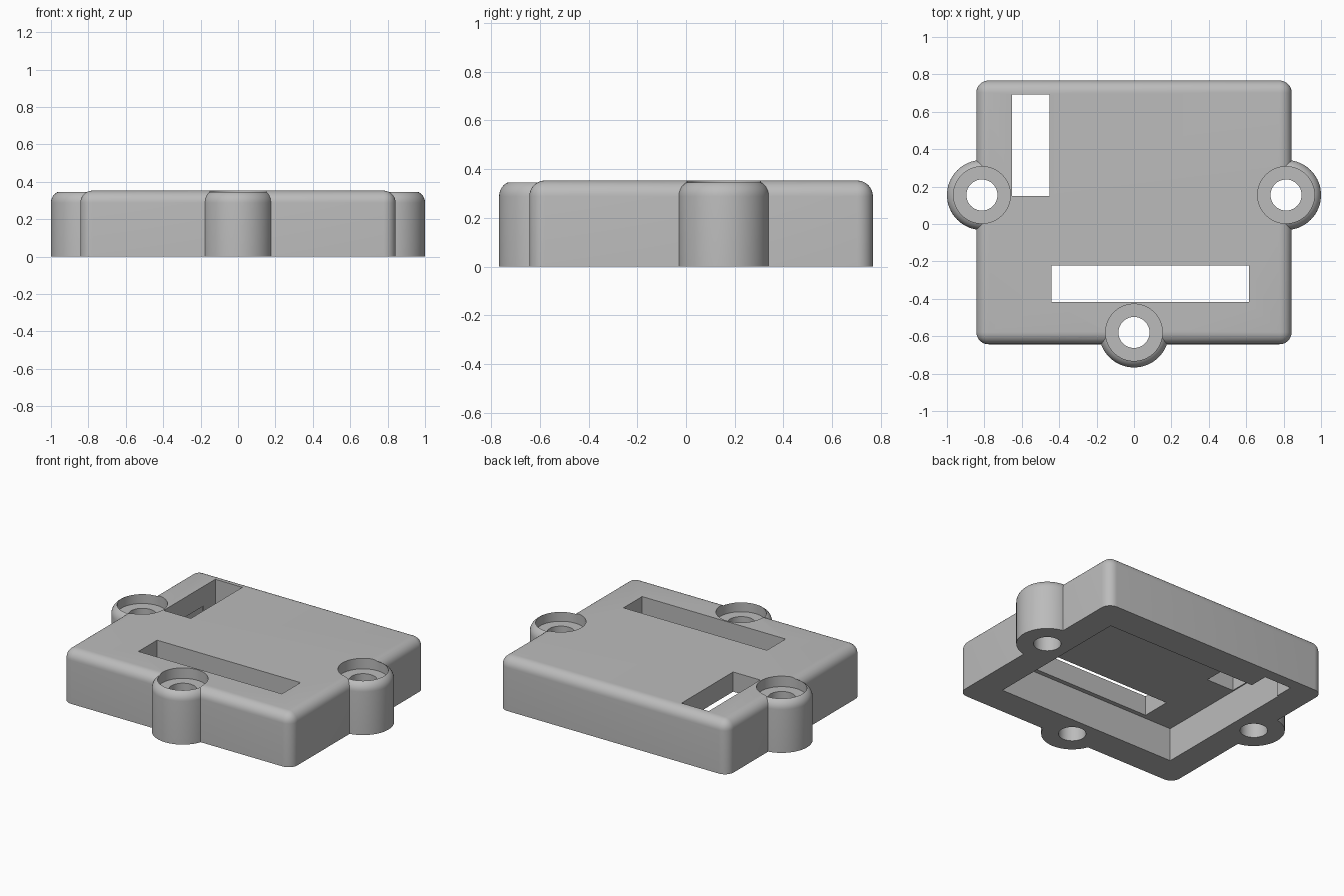
import bpy
import bmesh
import math
from mathutils import Matrix, Vector

if "Cube" in bpy.data.objects:
    bpy.data.objects.remove(bpy.data.objects["Cube"], do_unlink=True)

HEIGHT, ROUND = 0.353, 0.065

grey = bpy.data.materials.new("light_grey_plastic")
grey.use_nodes = True
grey.diffuse_color = (0.5, 0.5, 0.5, 1)
grey.node_tree.nodes["Principled BSDF"].inputs["Base Color"].default_value = (0.5, 0.5, 0.5, 1)


def finish(bm, name):
    mesh = bpy.data.meshes.new(name)
    bmesh.ops.recalc_face_normals(bm, faces=bm.faces)
    bm.to_mesh(mesh)
    bm.free()
    mesh.materials.append(grey)
    obj = bpy.data.objects.new(name, mesh)
    bpy.context.collection.objects.link(obj)
    return obj


def soften(bm, edges):
    bmesh.ops.bevel(bm, geom=edges, offset=ROUND, offset_type='OFFSET',
                    segments=8, profile=0.5, affect='EDGES')


def block(name, low, high, rounded=False):
    low, high = Vector(low), Vector(high)
    bm = bmesh.new()
    place = Matrix.Translation((low + high) / 2) @ Matrix.Diagonal((high - low).to_4d())
    bmesh.ops.create_cube(bm, size=1, matrix=place)
    if rounded:  # every edge except the bottom rim
        soften(bm, [e for e in bm.edges if max(v.co.z for v in e.verts) > high.z / 2])
    return finish(bm, name)


def cylinder(name, centre, radius, low, high, rounded=False):
    bm = bmesh.new()
    place = Matrix.Translation((*centre, (low + high) / 2))
    bmesh.ops.create_cone(bm, cap_ends=True, segments=64, radius1=radius,
                          radius2=radius, depth=high - low, matrix=place)
    if rounded:  # top rim only
        soften(bm, [e for e in bm.edges if min(v.co.z for v in e.verts) > high - 0.01])
    return finish(bm, name)


def combine(target, tool, operation):
    mod = target.modifiers.new(tool.name, 'BOOLEAN')
    mod.operation, mod.solver, mod.object = operation, 'EXACT', tool
    bpy.ops.object.select_all(action='DESELECT')
    bpy.context.view_layer.objects.active = target
    target.select_set(True)
    bpy.ops.object.modifier_apply(modifier=mod.name)
    bpy.data.objects.remove(tool, do_unlink=True)


# Rounded shell
case = block("case_cover", (-0.843, -0.643, 0), (0.843, 0.767, HEIGHT), rounded=True)

# Screw bosses on both sides and the front
bosses = [(-0.813, 0.155), (0.813, 0.155), (0, -0.58)]
for centre in bosses:
    combine(case, cylinder("screw_boss", centre, 0.187, 0, HEIGHT, rounded=True), 'UNION')

# Counterbored screw holes
for centre in bosses:
    combine(case, cylinder("counterbore", centre, 0.152, HEIGHT - 0.07, 0.5), 'DIFFERENCE')
    combine(case, cylinder("screw_hole", centre, 0.083, -0.1, 0.5), 'DIFFERENCE')

# Cavity open at the bottom, and the two slots through the top
combine(case, block("cavity", (-0.66, -0.447, -0.1), (0.66, 0.567, 0.222)), 'DIFFERENCE')
combine(case, block("side_slot", (-0.652, 0.15, -0.2), (-0.452, 0.692, 0.5)), 'DIFFERENCE')
combine(case, block("front_slot", (-0.441, -0.417, 0.1), (0.615, -0.221, 0.5)), 'DIFFERENCE')

bpy.context.view_layer.objects.active = case
case.select_set(True)
bpy.ops.object.shade_smooth_by_angle(angle=math.radians(30))
